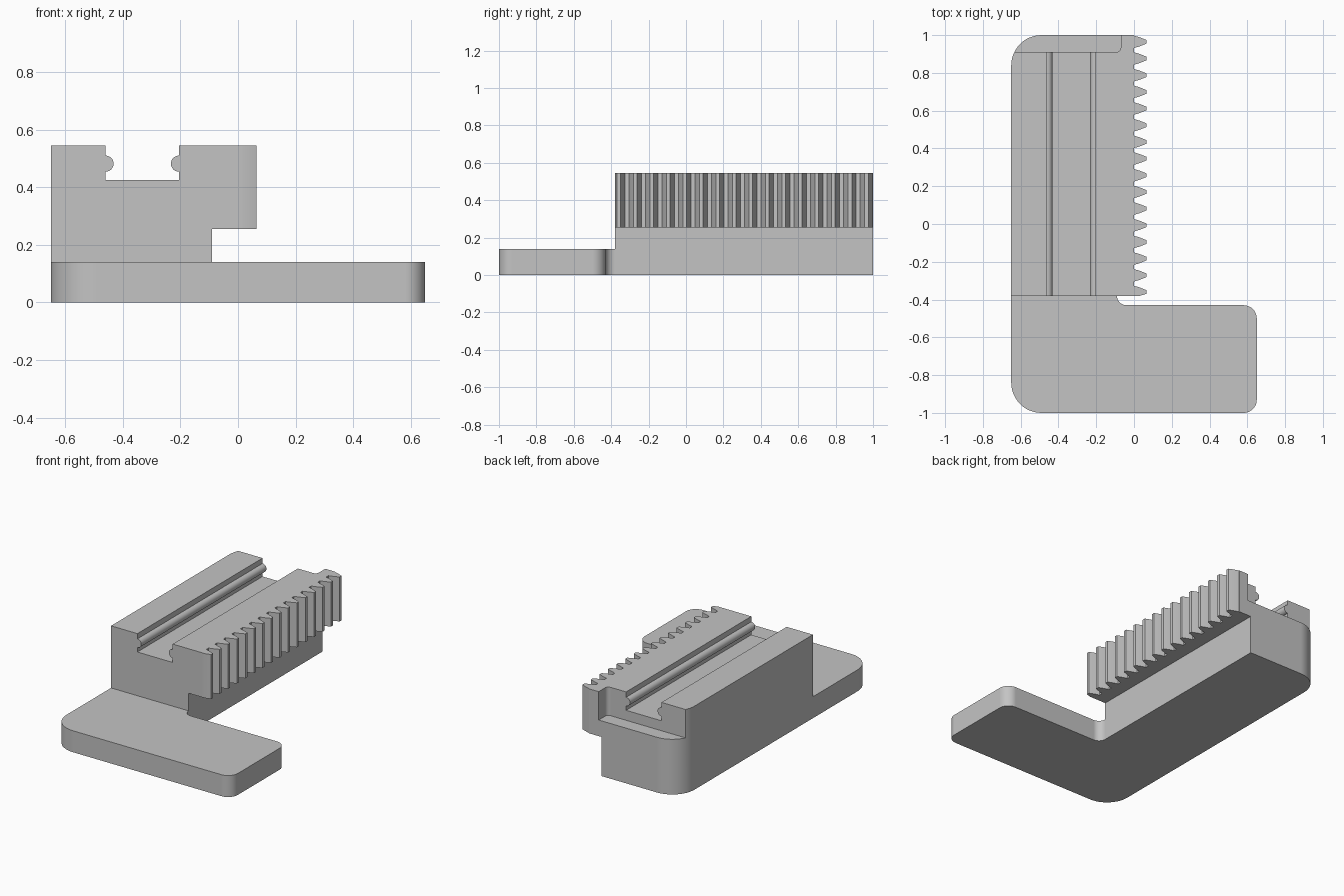
import bpy, bmesh, math
from mathutils import Vector

cube = bpy.data.objects.get("Cube")
if cube:
    bpy.data.objects.remove(cube, do_unlink=True)

# Single grey finish
grey = bpy.data.materials.new("satin_grey")
grey.use_nodes = True
colour = (0.55, 0.55, 0.55, 1)
grey.diffuse_color = colour
grey.node_tree.nodes["Principled BSDF"].inputs["Base Color"].default_value = colour


def rounded(corners, steps=12):
    """Outline from (x, y, radius) corners, each radius turned into an arc."""
    out = []
    for i, (x, y, r) in enumerate(corners):
        p = Vector((x, y))
        if r == 0:
            out.append(p)
            continue
        a = (Vector(corners[i - 1][:2]) - p).normalized()
        b = (Vector(corners[(i + 1) % len(corners)][:2]) - p).normalized()
        centre = p + (a + b) * r
        for k in range(steps + 1):
            t = k / steps * math.pi / 2
            out.append(centre - b * r * math.cos(t) - a * r * math.sin(t))
    return out


def prism(name, outline, low, high, along_y=False):
    """Extrude an outline in z, or an x-z outline in y."""
    bm = bmesh.new()
    place = (lambda p: (p[0], low, p[1])) if along_y else (lambda p: (p[0], p[1], low))
    face = bm.faces.new([bm.verts.new(place(p)) for p in outline])
    ext = bmesh.ops.extrude_face_region(bm, geom=[face])
    shift = Vector((0, high - low, 0) if along_y else (0, 0, high - low))
    bmesh.ops.translate(bm, verts=[v for v in ext["geom"] if isinstance(v, bmesh.types.BMVert)],
                        vec=shift)
    bmesh.ops.recalc_face_normals(bm, faces=bm.faces)
    mesh = bpy.data.meshes.new(name)
    bm.to_mesh(mesh)
    bm.free()
    mesh.materials.append(grey)
    obj = bpy.data.objects.new(name, mesh)
    bpy.context.collection.objects.link(obj)
    return obj


def combine(target, tool, operation):
    """Apply a boolean and discard the tool."""
    tool.hide_render = True
    mod = target.modifiers.new(operation.lower(), "BOOLEAN")
    mod.operation, mod.solver, mod.object = operation, "EXACT", tool
    bpy.context.view_layer.objects.active = target
    bpy.ops.object.modifier_apply(modifier=mod.name)
    bpy.data.objects.remove(tool, do_unlink=True)


LEFT, WEB, BIG = -0.65, -0.09, 0.16
FRONT, BACK = -0.38, 1.0
PLATE_TOP, RACK_LOW, TOP = 0.14, 0.255, 0.545

# L-shaped foot plate
bracket = prism("rack_bracket", rounded([
    (LEFT, -1, BIG), (0.65, -1, 0.07), (0.65, -0.43, 0.07),
    (WEB, -0.43, 0.05), (WEB, BACK, 0), (LEFT, BACK, BIG)]), 0, PLATE_TOP)

# Narrow web carrying the rack
web = prism("web", rounded([
    (LEFT, FRONT, 0), (WEB, FRONT, 0), (WEB, BACK, 0), (LEFT, BACK, BIG)]),
    PLATE_TOP, RACK_LOW)

# Toothed rack along the right-hand edge
TEETH, PITCH, FIRST = 16, 0.0883, -0.36
flank = [(0, -0.033), (0.03, -0.024), (0.065, -0.01)]
profile = flank + [(x, -y) for x, y in reversed(flank)]
teeth = [(x, max(FRONT, FIRST + i * PITCH + y), 0) for i in range(TEETH) for x, y in profile]
teeth[0] = (0, FRONT, 0)
rack = prism("rack", rounded([(LEFT, FRONT, 0)] + teeth +
                             [(0, BACK, 0), (LEFT, BACK, BIG)]), RACK_LOW, TOP)

# Guide channel with a round bead on each wall
WALLS, FLOOR, BEAD_Z, BEAD_R = (-0.46, -0.205), 0.425, 0.482, 0.028
channel = prism("channel_cutter", [(x, z) for x, z in (
    (WALLS[0], FLOOR), (WALLS[1], FLOOR), (WALLS[1], 0.7), (WALLS[0], 0.7))],
    FRONT - 0.1, BACK + 0.1, True)
combine(rack, channel, "DIFFERENCE")
for x in WALLS:
    circle = [(x + BEAD_R * math.cos(k * math.tau / 32), BEAD_Z + BEAD_R * math.sin(k * math.tau / 32))
              for k in range(32)]
    combine(rack, prism("bead", circle, FRONT, 0.91, True), "UNION")

# Lowered ledge at the back end
ledge = prism("ledge_cutter", rounded([
    (LEFT - 0.1, 0.91, 0), (-0.07, 0.91, 0.025), (-0.07, BACK + 0.1, 0),
    (LEFT - 0.1, BACK + 0.1, 0)]), 0.36, 0.7)
combine(rack, ledge, "DIFFERENCE")

combine(bracket, web, "UNION")
combine(bracket, rack, "UNION")

# Smooth rounded corners, crisp edges elsewhere
bpy.ops.object.select_all(action="DESELECT")
bracket.select_set(True)
bpy.context.view_layer.objects.active = bracket
bpy.ops.object.shade_smooth_by_angle(angle=math.radians(30))
normals = bracket.modifiers.new("even_normals", "WEIGHTED_NORMAL")
normals.keep_sharp = True
